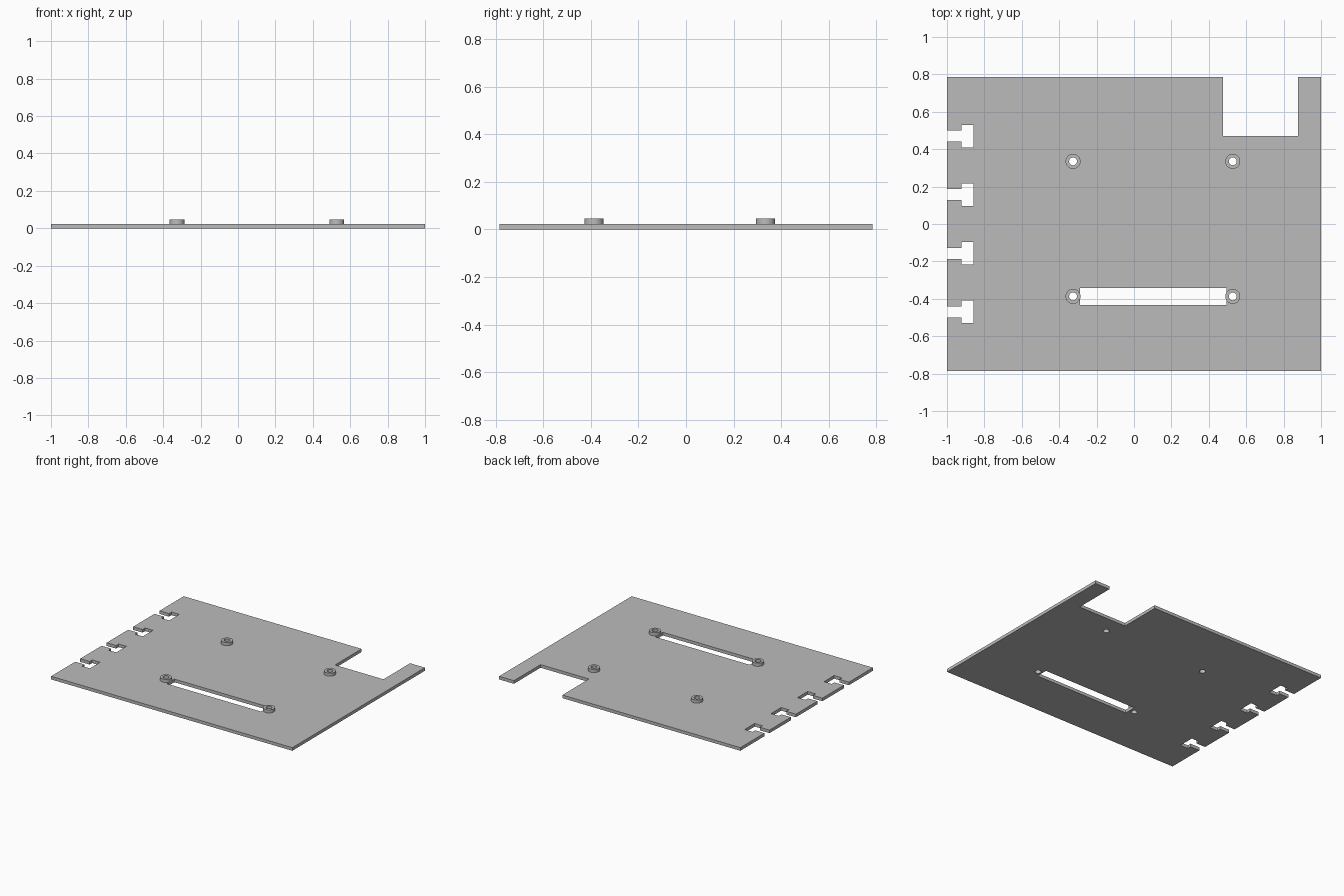
import bpy
import bmesh
import math
from mathutils import Matrix

THICK = 0.0235
TOP = 0.047
HOLE_R, BOSS_R, SIDES = 0.021, 0.04, 48
MOUNTS = [(x, y) for x in (-0.326, 0.528) for y in (-0.387, 0.335)]

old = bpy.data.objects.get("Cube")
if old:
    bpy.data.objects.remove(old, do_unlink=True)

grey = bpy.data.materials.new("plain grey")
grey.use_nodes = True
colour = (0.5, 0.5, 0.5, 1)
grey.diffuse_color = colour
grey.node_tree.nodes["Principled BSDF"].inputs["Base Color"].default_value = colour


def finish(name, bm):
    mesh = bpy.data.meshes.new(name)
    bmesh.ops.recalc_face_normals(bm, faces=bm.faces)
    bm.to_mesh(mesh)
    bm.free()
    mesh.materials.append(grey)
    obj = bpy.data.objects.new(name, mesh)
    bpy.context.collection.objects.link(obj)
    return obj


def prism(name, outline, z0, z1):
    """Extrude a closed outline between two heights."""
    bm = bmesh.new()
    face = bm.faces.new([bm.verts.new((x, y, z0)) for x, y in outline])
    new = bmesh.ops.extrude_face_region(bm, geom=[face])["geom"]
    verts = [v for v in new if isinstance(v, bmesh.types.BMVert)]
    bmesh.ops.translate(bm, verts=verts, vec=(0, 0, z1 - z0))
    return finish(name, bm)


def circle(x, y, r):
    steps = [2 * math.pi * i / SIDES for i in range(SIDES)]
    return [(x + r * math.cos(a), y + r * math.sin(a)) for a in steps]


# Plate outline with keyhole notches on the right edge and a bay at the back
outline = [(-1, -0.785), (1, -0.785), (1, 0.785), (0.877, 0.785),
           (0.877, 0.47), (0.475, 0.47), (0.475, 0.785), (-1, 0.785)]
for y in (0.47, 0.157, -0.157, -0.47):
    half = [(-1, 0.03), (-0.922, 0.03), (-0.922, 0.06), (-0.857, 0.06)]
    outline += [(x, y + d) for x, d in half]
    outline += [(x, y - d) for x, d in reversed(half)]
plate = prism("base_plate", outline, 0, THICK)

# Long slot and screw holes cut through the plate
slot = [(-0.288, -0.432), (0.494, -0.432), (0.494, -0.342), (-0.288, -0.342)]
cutters = [prism("slot_cutter", slot, -0.1, 0.1)]
cutters += [prism("hole_cutter", circle(x, y, HOLE_R), -0.1, 0.1) for x, y in MOUNTS]
bpy.context.view_layer.objects.active = plate
for cutter in cutters:
    cutter.hide_render = True
    mod = plate.modifiers.new("cut", "BOOLEAN")
    mod.operation = "DIFFERENCE"
    mod.solver = "EXACT"
    mod.object = cutter
    bpy.ops.object.modifier_apply(modifier=mod.name)
    bpy.data.objects.remove(cutter, do_unlink=True)

# Hollow round standoffs, spun from a rectangular section
for i, (x, y) in enumerate(MOUNTS):
    bm = bmesh.new()
    section = [(HOLE_R, THICK), (BOSS_R, THICK), (BOSS_R, TOP), (HOLE_R, TOP)]
    verts = [bm.verts.new((r, 0, z)) for r, z in section]
    edges = [bm.edges.new((verts[k], verts[(k + 1) % 4])) for k in range(4)]
    bmesh.ops.spin(bm, geom=verts + edges, cent=(0, 0, 0), axis=(0, 0, 1),
                   angle=2 * math.pi, steps=SIDES)
    bmesh.ops.remove_doubles(bm, verts=bm.verts, dist=0.0001)
    bmesh.ops.transform(bm, matrix=Matrix.Translation((x, y, 0)), verts=bm.verts)
    boss = finish(f"standoff_{i + 1}", bm)
    bpy.ops.object.select_all(action="DESELECT")
    boss.select_set(True)
    bpy.context.view_layer.objects.active = boss
    bpy.ops.object.shade_smooth_by_angle(angle=math.radians(30))
